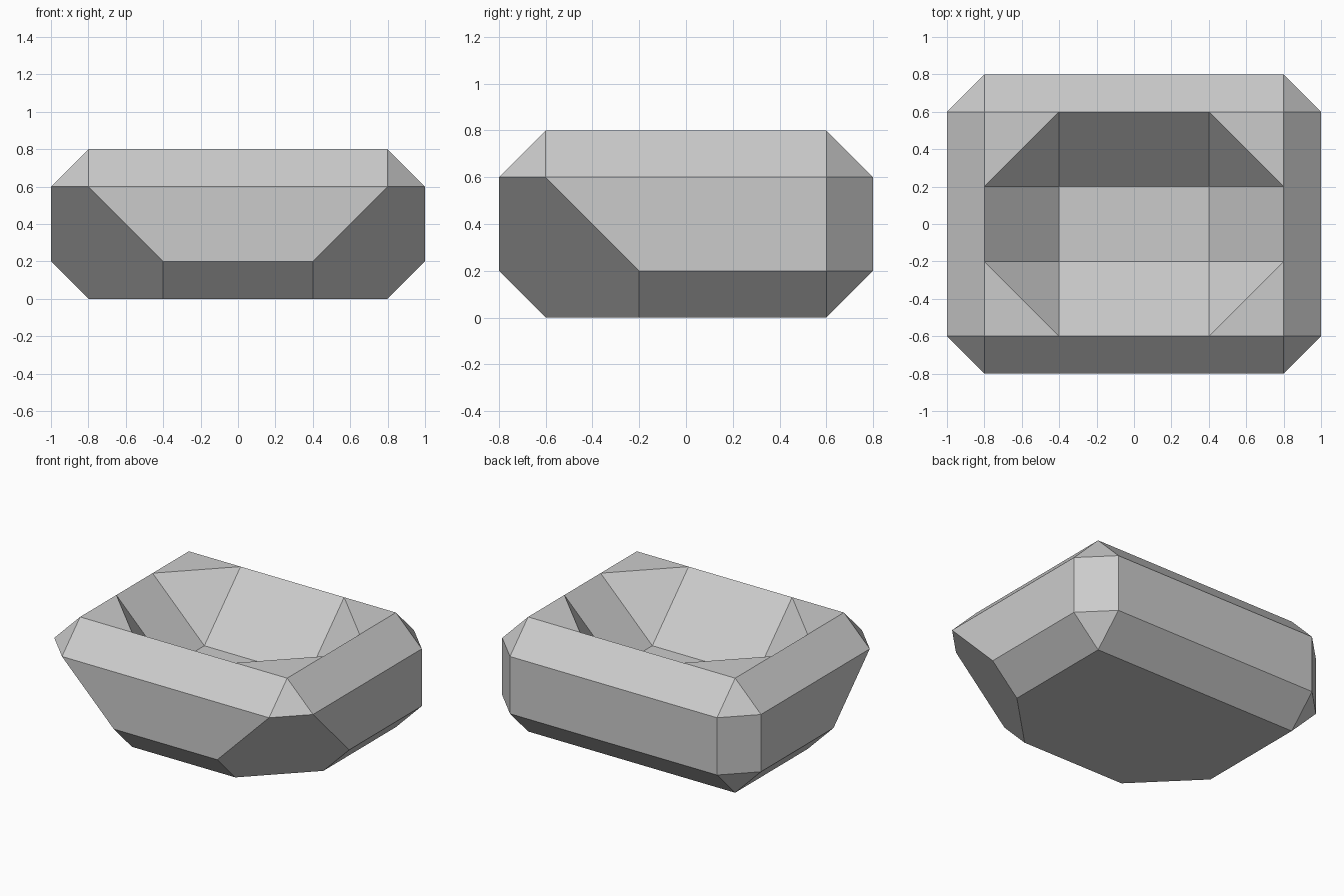
import bpy, bmesh
from mathutils import Vector

if "Cube" in bpy.data.objects:
    bpy.data.objects.remove(bpy.data.objects["Cube"])

bm = bmesh.new()

# Outer shell: box with every edge chamfered
bmesh.ops.create_cube(bm, size=1)
bmesh.ops.scale(bm, vec=(2, 1.6, 0.8), verts=bm.verts)
bmesh.ops.translate(bm, vec=(0, 0, 0.4), verts=bm.verts)
bmesh.ops.bevel(bm, geom=bm.edges[:], offset=0.2, offset_type='OFFSET',
                segments=1, profile=0.5, affect='EDGES')

# Large slanted cuts under the two front corners
for s in (-1, 1):
    bmesh.ops.bisect_plane(bm, geom=bm.verts[:] + bm.edges[:] + bm.faces[:], dist=1e-4,
                           plane_co=(s, 0, 0), plane_no=Vector((s, -1, -1)).normalized(),
                           clear_outer=True)
    bmesh.ops.holes_fill(bm, edges=[e for e in bm.edges if e.is_boundary], sides=0)

# Open the top and mark the corners of the octagonal mouth on the rim
top = [f for f in bm.faces if all(v.co.z > 0.79 for v in f.verts)]
rim = [e for f in top for e in f.edges]
bmesh.ops.delete(bm, geom=top, context='FACES_ONLY')
for e in rim:
    a = e.verts[0]
    length = e.calc_length()
    rest, _ = bmesh.utils.edge_split(e, a, 0.4 / length)
    # the longer remaining piece gets the second mark
    part = max((x for x in (e, rest) if x.is_valid), key=lambda x: x.calc_length())
    far = [v for v in part.verts if abs(abs(v.co.x) - 0.8) < 1e-3 and abs(abs(v.co.y) - 0.6) < 1e-3]
    if far:
        bmesh.utils.edge_split(part, far[0], 0.4 / part.calc_length())
    else:
        other = max((x for x in _.link_edges if x.other_vert(_) is not a
                     and x.other_vert(_).co.z > 0.79), key=lambda x: x.calc_length())
        bmesh.utils.edge_split(other, other.other_vert(_), 0.4 / other.calc_length())


def vert(x, y, z):
    p = Vector((x, y, z))
    for v in bm.verts:
        if (v.co - p).length < 1e-3:
            return v
    return bm.verts.new(p)


def face(*points):
    bm.faces.new([vert(*p) for p in points])


# Basin: flat corner triangles, sloped corners, four walls and a floor
for sx in (-1, 1):
    for sy in (-1, 1):
        side, end, low = (0.8*sx, 0.2*sy, 0.8), (0.4*sx, 0.6*sy, 0.8), (0.4*sx, 0.2*sy, 0.4)
        face((0.8*sx, 0.6*sy, 0.8), end, side)
        face(side, end, low)
for s in (-1, 1):
    face((0.8*s, -0.2, 0.8), (0.8*s, 0.2, 0.8), (0.4*s, 0.2, 0.4), (0.4*s, -0.2, 0.4))
    face((-0.4, 0.6*s, 0.8), (0.4, 0.6*s, 0.8), (0.4, 0.2*s, 0.4), (-0.4, 0.2*s, 0.4))
face((-0.4, -0.2, 0.4), (0.4, -0.2, 0.4), (0.4, 0.2, 0.4), (-0.4, 0.2, 0.4))

bmesh.ops.recalc_face_normals(bm, faces=bm.faces[:])
mesh = bpy.data.meshes.new("faceted_basin")
bm.to_mesh(mesh)
bm.free()
bpy.context.collection.objects.link(bpy.data.objects.new("faceted_basin", mesh))
